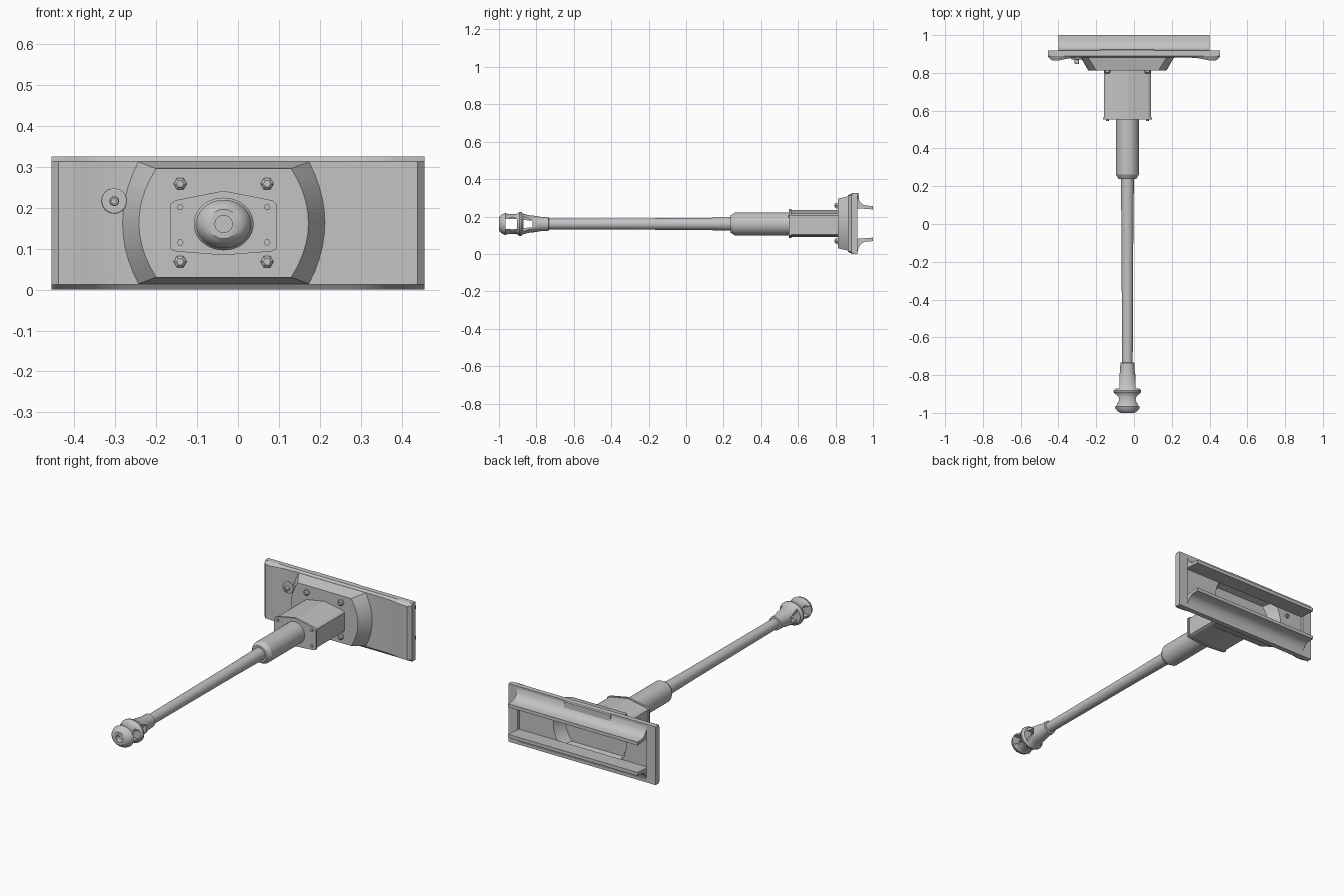
import bpy, bmesh, math
from mathutils import Vector

if "Cube" in bpy.data.objects:
    bpy.data.objects.remove(bpy.data.objects["Cube"])

CX, CZ = -0.035, 0.16          # gun axis
grey = bpy.data.materials.new("light_grey")
grey.diffuse_color = (0.55, 0.55, 0.55, 1)
grey.use_nodes = True
grey.node_tree.nodes["Principled BSDF"].inputs["Base Color"].default_value = grey.diffuse_color


def loft(name, loops):
    """Closed solid through equal-length loops of points."""
    bm = bmesh.new()
    rings = [[bm.verts.new(p) for p in lp] for lp in loops]
    n = len(rings[0])
    for a, b in zip(rings, rings[1:]):
        for i in range(n):
            j = (i + 1) % n
            bm.faces.new((a[i], a[j], b[j], b[i]))
    bm.faces.new(rings[0])
    bm.faces.new(rings[-1])
    bmesh.ops.recalc_face_normals(bm, faces=bm.faces)
    me = bpy.data.meshes.new(name)
    bm.to_mesh(me)
    bm.free()
    me.materials.append(grey)
    ob = bpy.data.objects.new(name, me)
    bpy.context.collection.objects.link(ob)
    return ob


def box(name, x0, x1, y0, y1, z0, z1):
    sec = [(x0, z0), (x1, z0), (x1, z1), (x0, z1)]
    return loft(name, [[(x, y, z) for x, z in sec] for y in (y0, y1)])


def lathe(name, prof, x=CX, z=CZ, n=32):
    """Revolve (y, radius) pairs about an axis along y."""
    return loft(name, [[(x + r * math.cos(2 * math.pi * i / n), y,
                         z + r * math.sin(2 * math.pi * i / n)) for i in range(n)]
                       for y, r in prof])


def activate(ob):
    bpy.ops.object.select_all(action='DESELECT')
    ob.select_set(True)
    bpy.context.view_layer.objects.active = ob


def boolean(ob, other, op='DIFFERENCE'):
    m = ob.modifiers.new("bool", 'BOOLEAN')
    m.operation, m.solver, m.object = op, 'EXACT', other
    activate(ob)
    bpy.ops.object.modifier_apply(modifier=m.name)
    bpy.data.objects.remove(other)


def smooth(ob, deg=30):
    activate(ob)
    bpy.ops.object.shade_smooth_by_angle(angle=math.radians(deg))


def bulge_loop(y, corner, mid, z0, z1, n=10):
    """Outline with flat top and bottom and bowed sides."""
    pts = []
    for s in (1, -1):
        for i in range(n + 1):
            t = 2 * i / n - 1
            hw = corner + (mid - corner) * (1 - t * t)
            zm, hz = (z0 + z1) / 2, (z1 - z0) / 2
            pts.append((CX + s * hw, y, zm + s * t * hz))
    return pts


# Shield plate: thicker, chamfered ends, slightly rounded long edges
half = [(0.455, 0.918), (0.455, 0.885), (0.438, 0.867), (0.40, 0.866),
        (0.37, 0.872), (0.33, 0.879), (0.27, 0.882)]
sec = half + [(-x, y) for x, y in reversed(half)]


def plate_level(z, front):
    return [(x, y if y > 0.9 else max(y, front), z) for x, y in sec]


plate = loft("shield_plate", [plate_level(0, 0.89), plate_level(0.012, 0.866),
                              plate_level(0.313, 0.866), plate_level(0.325, 0.89)])

# Bulged mount in the middle of the plate
bulge = loft("mount_bulge", [bulge_loop(0.813, 0.165, 0.207, 0.03, 0.295),
                             bulge_loop(0.882, 0.208, 0.247, 0.014, 0.312),
                             bulge_loop(0.90, 0.208, 0.247, 0.014, 0.312)])
boolean(plate, bulge, 'UNION')

# Rear recess and hollow behind the bulge
boolean(plate, box("recess", -0.40, 0.40, 0.90, 0.95, 0.06, 0.262))
boolean(plate, loft("hollow", [bulge_loop(0.835, 0.155, 0.195, 0.06, 0.262),
                               bulge_loop(0.93, 0.20, 0.238, 0.045, 0.28)]))
# Sight hole through the plate
boolean(plate, lathe("sight_hole", [(0.84, 0.012), (0.95, 0.012)], -0.302, 0.216, 16))
smooth(plate, 25)

# Rear rails with a concave outer face, mirrored about mid height
rail = [(0.905, 0.318), (0.918, 0.312), (0.922, 0.295), (0.931, 0.278), (0.945, 0.265),
        (0.963, 0.258), (1.0, 0.257), (1.0, 0.238), (0.905, 0.245)]
for name, s in (("upper_rail", 1), ("lower_rail", -1)):
    ob = loft(name, [[(x, y, 0.1645 + s * (z - 0.1645) - (0.004 if s < 0 else 0))
                      for y, z in rail] for x in (-0.40, 0.40)])
    smooth(ob)

# Raised block on the upper rear edge
block = [(0.895, 0.28), (0.895, 0.32), (0.90, 0.325), (0.921, 0.325),
         (0.926, 0.32), (0.926, 0.28)]
loft("top_block", [[(x, y, z) for y, z in block] for x in (-0.18, 0.107)])

# Sight fitting on the left of the plate
smooth(lathe("sight_disc", [(0.872, 0.028), (0.874, 0.031), (0.89, 0.031)], -0.302, 0.216, 24))
sight = lathe("sight_pin", [(0.846, 0.010), (0.85, 0.012), (0.91, 0.012)], -0.302, 0.216, 12)
boolean(sight, lathe("sight_bore", [(0.84, 0.006), (0.93, 0.006)], -0.302, 0.216, 12))


# Six-sided cradle housing with a bolted front flange
def cradle_loop(y, hw, top, side_top, side_bot, bot):
    return [(CX + a, y, z) for a, z in
            [(-hw, side_bot), (-hw * 0.9, side_bot - 0.006), (0, bot), (hw * 0.9, side_bot - 0.006),
             (hw, side_bot), (hw, side_top), (hw * 0.9, side_top + 0.009), (0, top),
             (-hw * 0.9, side_top + 0.009), (-hw, side_top)]]


loft("cradle_housing", [cradle_loop(y, 0.125, 0.236, 0.206, 0.103, 0.09)
                        for y in (0.56, 0.82)])
loft("cradle_flange", [cradle_loop(y, 0.13, 0.241, 0.209, 0.099, 0.084)
                       for y in (0.552, 0.564)])

# Bolts: large on the bulge, small on the cradle flange
for sx in (-1, 1):
    for sz in (-1, 1):
        lathe("mount_bolt", [(0.795, 0.009), (0.801, 0.016), (0.815, 0.016)],
              CX + sx * 0.106, 0.163 + sz * 0.095, 6)
        lathe("flange_bolt", [(0.546, 0.008), (0.555, 0.008)],
              CX + sx * 0.106, 0.158 + sz * 0.043, 6)

# Recoil sleeve and barrel
smooth(lathe("recoil_sleeve", [(0.238, 0.046), (0.262, 0.061), (0.56, 0.061)]))
smooth(lathe("barrel", [(-0.76, 0.028), (0.0, 0.0315), (0.26, 0.035)]))

# Muzzle brake: revolved body, narrowed sides, windows and bore
brake = lathe("muzzle_brake", [
    (-1.0, 0.036), (-0.993, 0.05), (-0.98, 0.061), (-0.965, 0.067), (-0.955, 0.062),
    (-0.915, 0.060), (-0.90, 0.064), (-0.89, 0.073), (-0.882, 0.073), (-0.872, 0.063),
    (-0.84, 0.053), (-0.80, 0.043), (-0.78, 0.0385), (-0.735, 0.0375), (-0.733, 0.027)], n=40)
for v in brake.data.vertices:      # flatter in height than in width
    d = v.co - Vector((CX, v.co.y, CZ))
    if d.length > 0.045:
        v.co.z = CZ + d.z * 0.88
for s in (-1, 1):
    # concave waist on each side
    waist = [(CX + s * 0.080 + 0.036 * math.cos(a), -0.928 + 0.030 * math.sin(a))
             for a in (2 * math.pi * i / 24 for i in range(24))]
    boolean(brake, loft("waist", [[(x, y, z) for x, y in waist] for z in (0.05, 0.27)]))
    boolean(brake, box("side_cut", *sorted((CX + s * 0.042, CX + s * 0.12)),
                       -0.871, -0.79, 0.05, 0.27))
boolean(brake, box("front_window", CX - 0.1, CX + 0.1, -0.965, -0.903, CZ - 0.026, CZ + 0.026))
win = [(-0.87, 0.022), (-0.82, 0.017), (-0.82, -0.017), (-0.87, -0.022)]
boolean(brake, loft("rear_window", [[(x, y, CZ + z) for y, z in win]
                                    for x in (CX - 0.1, CX + 0.1)]))
boolean(brake, lathe("bore", [(-1.02, 0.021), (-0.80, 0.021)], n=24))
smooth(brake)
